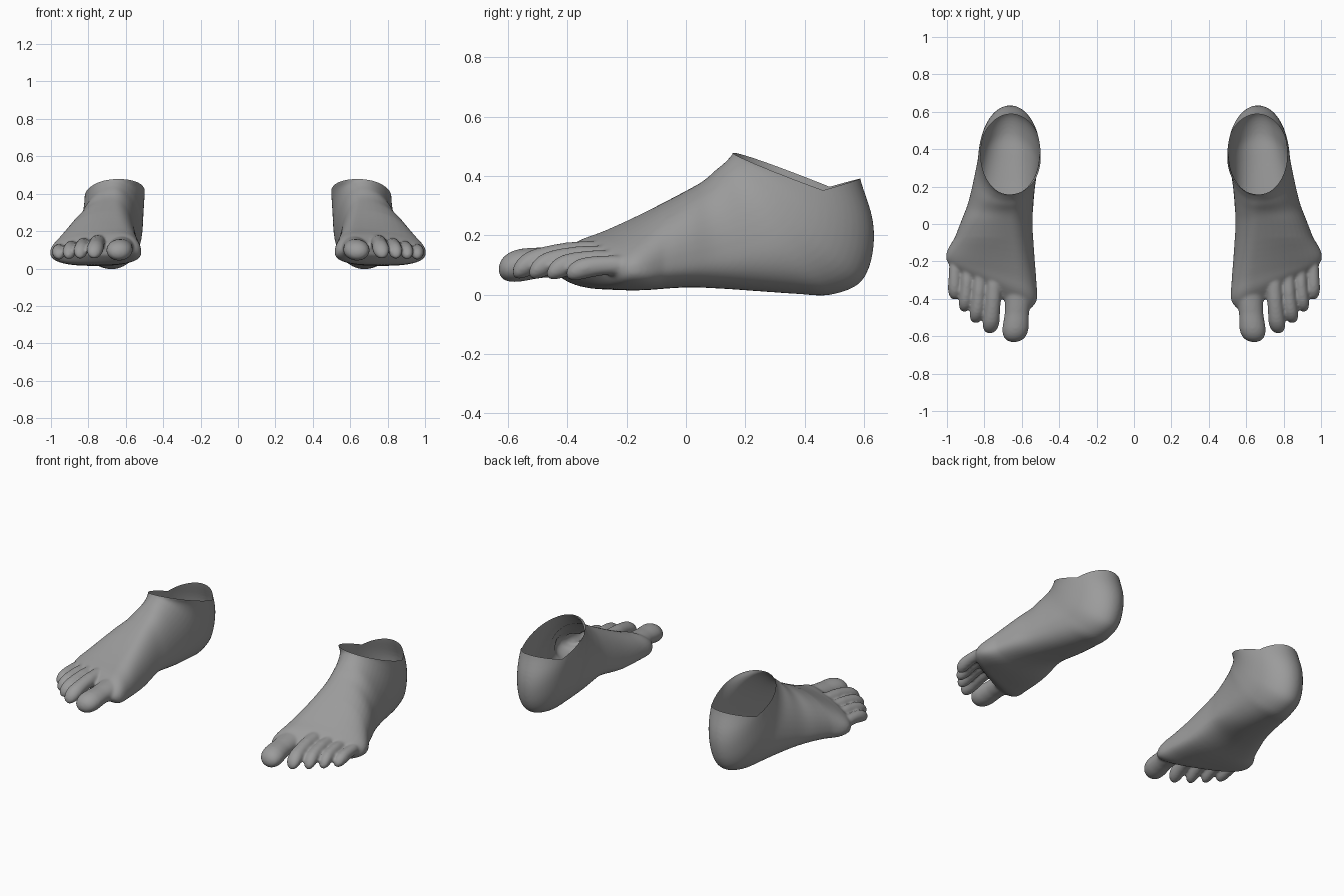
import bpy, bmesh, math
from mathutils import Vector

if "Cube" in bpy.data.objects:
    bpy.data.objects.remove(bpy.data.objects["Cube"])

skin = bpy.data.materials.new("grey skin")
skin.diffuse_color = (0.33, 0.33, 0.33, 1)
skin.use_nodes = True
skin.node_tree.nodes["Principled BSDF"].inputs["Base Color"].default_value = skin.diffuse_color


def clamp(v):
    return max(0, min(1, v))


def loft(bm, rings):
    """Closed tube through rings of equal length, capped at both ends."""
    vs = [[bm.verts.new(p) for p in r] for r in rings]
    n = len(vs[0])
    for a, b in zip(vs, vs[1:]):
        for i in range(n):
            bm.faces.new((a[i], a[(i + 1) % n], b[(i + 1) % n], b[i]))
    bm.faces.new(vs[0][::-1])
    bm.faces.new(vs[-1])


def spline(rows, sub=4):
    """Smoothly interpolate rows of numbers."""
    out = []
    for i in range(len(rows) - 1):
        r = [rows[max(i - 1, 0)], rows[i], rows[i + 1], rows[min(i + 2, len(rows) - 1)]]
        for k in range(sub):
            t = k / sub
            out.append([b + .5 * t * (c - a + t * (2 * a - 5 * b + 4 * c - d
                        + t * (3 * (b - c) + d - a))) for a, b, c, d in zip(*r)])
    return out + [list(rows[-1])]


def section(ty, tz, by, bz, xi, xo, xt, w, steps=12):
    """Foot slice: crown, sole, inner and outer x, crown x, widest height."""
    pts = []
    xb = (xi + xo) / 2
    shear = .5 * clamp((-by - .08) / .34)    # slanted line of toe roots
    eb = .75 + .25 * clamp(by / .5)          # flat sole, round heel
    for q in range(4):
        for k in range(steps):
            a = (q + k / steps) * math.pi / 2
            s, c = math.sin(a), math.cos(a)
            e = 0.97 if c > 0 else eb
            sx, cz = abs(s) ** e, abs(c) ** e
            x0 = xt if c > 0 else xb
            x = x0 + ((xo if s > 0 else xi) - x0) * sx
            t = w + (1 - w) * cz if c > 0 else w - w * cz
            y = by + (ty - by) * t + shear * (x - 0.65)
            z = bz + (tz - bz) * t
            # raised arch on the inner side of the sole
            if t < 0.3 and x < xb:
                z += 0.025 * math.exp(-((y - 0.04) / 0.13) ** 2) * (xb - x) / (xb - xi)
            pts.append((x, y, z))
    return pts


def toe(bm, base, knuckle, tip, rx, rz):
    """Bent tube with a padded round end."""
    base, knuckle, tip = Vector(base), Vector(knuckle), Vector(tip)
    root = 1.08 if rx > .06 else .92
    rings = []
    for u, f in ((0, root), (.2, root), (.4, .3 * root + .64), (.55, .92), (.68, .97),
                 (.78, 1), (.86, .94), (.92, .81), (.96, .63), (.985, .42), (1, .12)):
        p = base * (1 - u) ** 2 + knuckle * 2 * u * (1 - u) + tip * u * u
        rings.append([(p.x + rx * f * math.cos(a), p.y, p.z + rz * f * math.sin(a))
                      for a in (i * math.tau / 20 for i in range(20))])
    loft(bm, rings)


# Foot body slices, from the toe roots round the heel and up past the ankle
SLICES = [
    (-.43, .125, -.425, .072, .57, .905, .66, .5),
    (-.35, .182, -.36, .026, .52, .988, .64, .4),
    (-.27, .215, -.27, .016, .522, 1.005, .64, .36),
    (-.15, .272, -.15, .015, .533, .985, .645, .28),
    (0, .35, 0, .024, .543, .93, .66, .27),
    (.06, .385, .12, .020, .538, .89, .66, .30),
    (.10, .42, .25, .011, .53, .865, .665, .35),
    (.125, .44, .38, .002, .52, .847, .667, .4),
    (.14, .455, .48, -.002, .512, .837, .667, .46),
    (.15, .465, .575, .03, .508, .832, .667, .5),
    (.155, .472, .617, .09, .506, .828, .667, .52),
    (.158, .475, .634, .18, .503, .823, .664, .53),
    (.16, .476, .626, .27, .50, .82, .66, .54),
    (.16, .48, .588, .39, .497, .818, .658, .55),
    (.165, .56, .575, .48, .497, .818, .658, .55),
]
# Toes: root, knuckle, tip, half-width, half-height
TOES = [
    ((.615, -.28, .11), (.622, -.47, .122), (.642, -.632, .085), .071, .056),
    ((.745, -.25, .14), (.752, -.46, .155), (.772, -.585, .075), .045, .043),
    ((.82, -.21, .12), (.827, -.41, .15), (.847, -.53, .073), .039, .041),
    ((.885, -.17, .10), (.892, -.35, .14), (.907, -.47, .07), .036, .039),
    ((.945, -.12, .085), (.965, -.28, .12), (.957, -.405, .070), .036, .037),
]

bm = bmesh.new()
loft(bm, [section(*s) for s in spline(SLICES)])
for t in TOES:
    toe(bm, *t)
bmesh.ops.recalc_face_normals(bm, faces=bm.faces)
mesh = bpy.data.meshes.new("foot_solid")
bm.to_mesh(mesh)
bm.free()

# Fuse body and toes into one smooth skin
solid = bpy.data.objects.new("foot_solid", mesh)
bpy.context.collection.objects.link(solid)
fuse = solid.modifiers.new("fuse", 'REMESH')
fuse.mode = 'VOXEL'
fuse.voxel_size = 0.007
soften = solid.modifiers.new("soften", 'SMOOTH')
soften.factor = 0.5
soften.iterations = 12
fused = bpy.data.meshes.new_from_object(
    solid.evaluated_get(bpy.context.evaluated_depsgraph_get()))
bpy.data.objects.remove(solid)

# Cut the notched ankle opening with two sloping planes
bm = bmesh.new()
bm.from_mesh(fused)
CUTS = [(Vector((.66, .16, .477)), Vector((.07, .381, 1)).normalized()),
        (Vector((.66, .475, .358)), Vector((.02, -.29, 1)).normalized())]
for co, no in CUTS:
    bmesh.ops.bisect_plane(bm, geom=bm.verts[:] + bm.edges[:] + bm.faces[:],
                           plane_co=co, plane_no=no)
waste = [f for f in bm.faces if f.calc_center_median().z > .3 and
         all((f.calc_center_median() - co).dot(no) > 0 for co, no in CUTS)]
bmesh.ops.delete(bm, geom=waste, context='FACES')
for f in bm.faces:
    f.smooth = True

# Matching pair
for name, mirrored in (("right_foot", False), ("left_foot", True)):
    if mirrored:
        bmesh.ops.scale(bm, vec=(-1, 1, 1), verts=bm.verts)
        bmesh.ops.reverse_faces(bm, faces=bm.faces)
    me = bpy.data.meshes.new(name)
    bm.to_mesh(me)
    me.materials.clear()
    me.materials.append(skin)
    bpy.context.collection.objects.link(bpy.data.objects.new(name, me))
bm.free()
